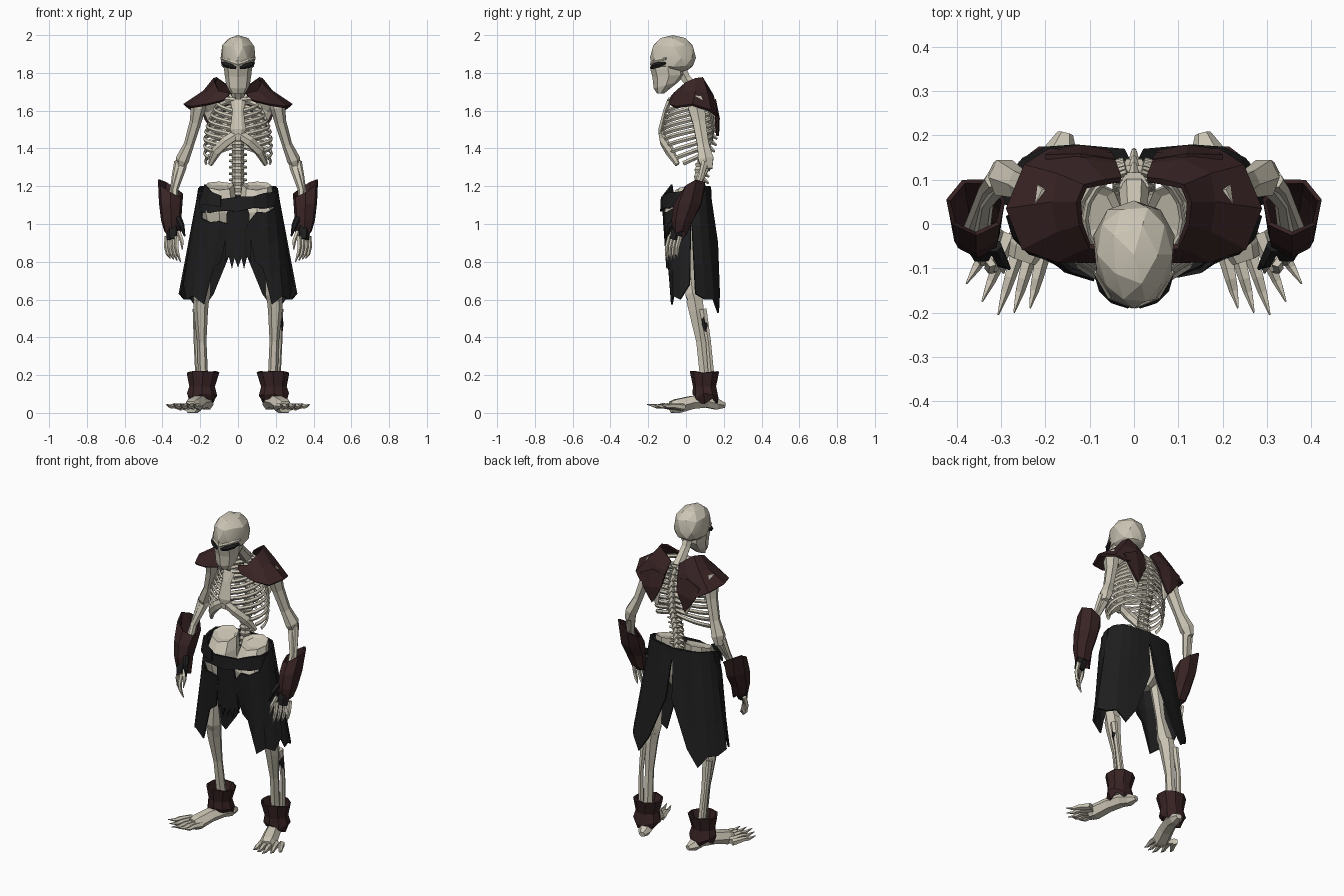
import bpy, bmesh, math, random
from mathutils import Vector

random.seed(4)


def material(name, rgb):
    m = bpy.data.materials.new(name)
    m.diffuse_color = (*rgb, 1)
    return m


BONE = material("bone", (0.60, 0.56, 0.46))
LEATHER = material("dark red leather", (0.040, 0.017, 0.018))
CLOTH = material("black cloth", (0.013, 0.013, 0.014))


def finish(name, bm, mat, mirror=True, solid=0, smooth=0):
    bmesh.ops.recalc_face_normals(bm, faces=bm.faces)
    me = bpy.data.meshes.new(name)
    bm.to_mesh(me)
    bm.free()
    me.materials.append(mat)
    ob = bpy.data.objects.new(name, me)
    bpy.context.collection.objects.link(ob)
    if smooth:
        bpy.ops.object.select_all(action='DESELECT')
        ob.select_set(True)
        bpy.context.view_layer.objects.active = ob
        bpy.ops.object.shade_smooth_by_angle(angle=math.radians(smooth))
    if mirror:
        ob.modifiers.new("Mirror", 'MIRROR')
    if solid:
        mod = ob.modifiers.new("Thickness", 'SOLIDIFY')
        mod.thickness, mod.offset = solid, 0
    return ob


def add_loft(bm, rings, closed=True, caps=True):
    rows = [[bm.verts.new(p) for p in r] for r in rings]
    n = len(rows[0])
    for a, b in zip(rows, rows[1:]):
        for i in range(n if closed else n - 1):
            j = (i + 1) % n
            bm.faces.new((a[i], a[j], b[j], b[i]))
    if closed and caps:
        bm.faces.new(rows[0])
        bm.faces.new(rows[-1])


def loft(name, rings, mat, closed=True, caps=True, **kw):
    bm = bmesh.new()
    add_loft(bm, rings, closed, caps)
    return finish(name, bm, mat, **kw)


def ring(cx, cy, z, rx, ry, n=8, tx=0, ty=0, jag=0):
    """Ellipse of n points, tilted by tx and ty, first point at the front."""
    out = []
    for i in range(n):
        a = 2 * math.pi * i / n - math.pi / 2
        c, s = math.cos(a), math.sin(a)
        out.append((cx + rx * c, cy + ry * s, z + tx * c + ty * s + random.uniform(-jag, jag)))
    return out


def tubes(name, paths, mat, sides=6, flat=1.0, **kw):
    """Faceted tubes through (x, y, z, radius) points, joined in one object."""
    bm = bmesh.new()
    for path in paths:
        pts = [Vector(p[:3]) for p in path]
        d = (pts[-1] - pts[0]).normalized()
        ref = Vector((0, 1, 0)) if abs(d.z) > 0.7 else Vector((0, 0, 1))
        rings = []
        for k, p in enumerate(pts):
            t = (pts[min(k + 1, len(pts) - 1)] - pts[max(k - 1, 0)]).normalized()
            u = t.cross(ref).normalized()
            v = u.cross(t)
            r = path[k][3]
            rings.append([p + u * r * math.cos(2 * math.pi * i / sides)
                          + v * r * flat * math.sin(2 * math.pi * i / sides) for i in range(sides)])
        add_loft(bm, rings)
    return finish(name, bm, mat, **kw)


# Skull: slightly boxy cranium, wedge-shaped face, slanted sockets
bm = bmesh.new()
bmesh.ops.create_icosphere(bm, subdivisions=2, radius=1)
for v in bm.verts:
    x, y, z = (math.copysign(abs(c) ** 0.88, c) for c in v.co)
    v.co = (x * 0.096 * (1 - 0.22 * max(-y, 0)), -0.069 + y * 0.122, 1.88 + z * (0.12 if z > 0 else 0.085))
finish("cranium", bm, BONE, mirror=False, smooth=20)
loft("face_and_jaw", [ring(0, -0.095, 1.865, 0.076, 0.093), ring(0, -0.095, 1.82, 0.074, 0.094),
                      ring(0, -0.09, 1.785, 0.07, 0.088, ty=0.006), ring(0, -0.105, 1.735, 0.062, 0.066, ty=0.018),
                      ring(0, -0.135, 1.69, 0.038, 0.018)], BONE, mirror=False)
tubes("brow", [[(0.0, -0.182, 1.845, 0.010), (0.05, -0.160, 1.864, 0.012), (0.088, -0.105, 1.876, 0.006)]], BONE)
tubes("eye_socket", [[(0.010, -0.184, 1.826, 0.008), (0.042, -0.166, 1.836, 0.016),
                      (0.066, -0.143, 1.845, 0.016), (0.084, -0.11, 1.852, 0.007)]], CLOTH)

# Spine: vertebrae with side and rear spurs along a bent line, then a plain neck
line = [(0.065, 1.16), (0.075, 1.3), (0.115, 1.45), (0.12, 1.6), (0.075, 1.7)]
bodies, spurs = [], []
for k in range(16):
    z = 1.17 + k * 0.0335
    for (y0, z0), (y1, z1) in zip(line, line[1:]):
        if z0 <= z <= z1:
            y = y0 + (y1 - y0) * (z - z0) / (z1 - z0)
    bodies.append([(0, y, z - 0.017, 0.034), (0, y, z, 0.027), (0, y, z + 0.017, 0.034)])
    spurs.append([(0, y + 0.02, z, 0.014), (0, y + 0.05, z - 0.022, 0.005)])
    spurs += [[(0, y + 0.01, z, 0.014), (s * 0.048, y + 0.015, z - 0.004, 0.006)] for s in (-1, 1)]
tubes("spine", bodies, BONE, mirror=False)
tubes("spine_spurs", spurs, BONE, sides=4, mirror=False)
tubes("neck", [[(0, 0.08, 1.68, 0.034), (0, 0.035, 1.73, 0.03), (0, 0.0, 1.77, 0.028), (0, -0.03, 1.83, 0.03)]],
      BONE, mirror=False)

# Rib cage: ribs fall towards the front
ribs = []
for i in range(10):
    f = i / 9
    w = 0.105 + 0.075 * math.sin(math.pi * min(1, f * 0.62 + 0.02))
    depth = 0.095 + 0.04 * math.sin(math.pi * (0.1 + 0.7 * f))
    end = -80 if i < 6 else -80 + 17 * (i - 5)
    path = []
    for k in range(9):
        a = math.radians(82 + (end - 82) * k / 8)
        path.append((w * math.cos(a), 0.01 + depth * math.sin(a),
                     1.685 - 0.0305 * i - 0.09 * k / 8, 0.007))
    ribs.append(path)
tubes("ribs", ribs, BONE, sides=4, flat=1.7)
tubes("breastbone", [[(0, -0.085, 1.655, 0.042), (0, -0.11, 1.6, 0.03), (0, -0.132, 1.5, 0.042),
                      (0, -0.135, 1.44, 0.014)]], BONE, flat=0.4, mirror=False)
tubes("rib_arch", [[(0.0, -0.128, 1.48, 0.018), (0.06, -0.12, 1.44, 0.02), (0.115, -0.085, 1.385, 0.02),
                    (0.148, -0.045, 1.315, 0.010)]], BONE, flat=1.5)
tubes("collarbone", [[(0.015, -0.085, 1.655, 0.016), (0.1, -0.06, 1.665, 0.011), (0.2, 0.03, 1.67, 0.018)]], BONE)
tubes("shoulder_blade", [[(0.17, 0.08, 1.66, 0.035), (0.13, 0.13, 1.61, 0.055), (0.11, 0.145, 1.52, 0.035),
                          (0.10, 0.14, 1.44, 0.008)]], BONE, flat=0.25)

# Pelvis: crest highest towards the rear
loft("pelvis", [ring(0.10, 0.03, 1.195, 0.055, 0.045, 8, 0, 0.012),
                ring(0.10, 0.02, 1.205, 0.078, 0.075, 8, 0, 0.02, 0.006),
                ring(0.10, 0.0, 1.14, 0.088, 0.095, 8, 0, 0.02), ring(0.10, -0.007, 1.06, 0.10, 0.109),
                ring(0.095, -0.005, 1.0, 0.09, 0.095), ring(0.07, 0, 0.92, 0.04, 0.04)], BONE)

# Arms
tubes("upper_arm", [[(0.195, 0.045, 1.67, 0.03), (0.21, 0.055, 1.62, 0.040), (0.225, 0.07, 1.54, 0.031),
                     (0.26, 0.09, 1.42, 0.027), (0.295, 0.105, 1.34, 0.036), (0.308, 0.115, 1.29, 0.022)]],
      BONE, flat=1.3)
tubes("forearm", [[(0.29, 0.115, 1.35, 0.022), (0.30, 0.10, 1.30, 0.027), (0.335, 0.05, 1.18, 0.018), (0.345, -0.02, 1.0, 0.02)],
                  [(0.318, 0.10, 1.33, 0.02), (0.335, 0.08, 1.25, 0.016), (0.37, -0.01, 1.0, 0.016)]], BONE)
loft("wrist_cuff", [ring(0.357, 0.04, 1.19, 0.064, 0.062, 7, 0.042, 0.022, 0.008),
                    ring(0.357, 0.01, 1.10, 0.058, 0.072, 7, 0.012), ring(0.354, -0.018, 1.02, 0.05, 0.054, 7),
                    ring(0.347, -0.03, 0.945, 0.040, 0.034, 7, 0.02, 0, 0.01)],
     LEATHER, caps=False, solid=0.01)
tubes("glove", [[(0.345, -0.03, 1.0, 0.032), (0.345, -0.05, 0.95, 0.036), (0.345, -0.06, 0.915, 0.03)],
                [(0.315, -0.05, 1.03, 0.018), (0.298, -0.085, 0.99, 0.015), (0.282, -0.10, 0.935, 0.004)]], CLOTH)
fingers = []
for i in range(4):
    x, y = 0.322 + 0.018 * i, -0.085 + 0.018 * i
    fingers.append([(x, y, 0.935, 0.013), (x + 0.004, y - 0.015, 0.88, 0.012),
                    (x - 0.004, y - 0.018, 0.84, 0.010), (x - 0.018, y - 0.01, 0.80 + 0.006 * i, 0.003)])
fingers.append([(0.315, -0.07, 0.96, 0.013), (0.297, -0.095, 0.91, 0.011), (0.295, -0.11, 0.865, 0.003)])
tubes("fingers", fingers, BONE, sides=5)

# Shoulder mantle: collar edge, mid line and ragged rim, from front round to back
collar = [(0.045, -0.06, 1.69), (0.10, -0.05, 1.70), (0.12, 0.0, 1.745), (0.125, 0.05, 1.768),
          (0.11, 0.085, 1.773), (0.065, 0.095, 1.74), (0.03, 0.10, 1.71)]
middle = [(0.055, -0.075, 1.672), (0.13, -0.06, 1.68), (0.17, -0.015, 1.695), (0.18, 0.05, 1.70),
          (0.17, 0.11, 1.695), (0.11, 0.14, 1.68), (0.04, 0.13, 1.66)]
rim = [(0.08, -0.082, 1.652), (0.17, -0.082, 1.63), (0.25, -0.055, 1.618), (0.285, 0.035, 1.63),
       (0.245, 0.13, 1.60), (0.19, 0.165, 1.57), (0.05, 0.155, 1.60)]
loft("shoulder_mantle", [collar, middle, rim], LEATHER, closed=False, solid=0.014)
loft("mantle_tail", [[(0.20, 0.15, 1.62), (0.12, 0.152, 1.66), (0.042, 0.14, 1.64)],
                     [(0.175, 0.165, 1.55), (0.12, 0.172, 1.56), (0.055, 0.16, 1.57)],
                     [(0.125, 0.165, 1.48), (0.11, 0.168, 1.465), (0.095, 0.162, 1.49)]],
     LEATHER, closed=False, solid=0.014)


# Ragged skirt: panels hang from top points to bottom points
def panel(name, tops, bottoms, **kw):
    rows = []
    for f in (0, 0.35, 0.7, 1):
        rows.append([tuple(a + (b - a) * f for a, b in zip(p, q)) for p, q in zip(tops, bottoms)])
    loft(name, rows, CLOTH, closed=False, solid=0.01, **kw)


panel("front_apron", [(0, -0.122, 1.10), (0.02, -0.122, 1.10), (0.036, -0.12, 1.10), (0.05, -0.118, 1.09), (0.06, -0.115, 1.05)],
      [(0, -0.10, 0.77), (0.018, -0.10, 0.82), (0.032, -0.098, 0.765), (0.047, -0.095, 0.83), (0.07, -0.09, 0.80)])
for side, low in ((1, 0.05), (-1, 0.0)):
    tops = [(0.05, -0.116, 1.0), (0.10, -0.116, 1.015 + low), (0.15, -0.106, 1.01 + low), (0.19, -0.07, 1.03 + low),
            (0.206, -0.01, 1.18), (0.206, 0.03, 1.19)]
    ends = [(0.09, -0.08, 0.80), (0.13, -0.085, 0.77), (0.18, -0.075, 0.575), (0.235, -0.065, 0.62),
            (0.27, -0.03, 0.60), (0.285, 0.02, 0.68)]
    panel("right_side_skirt" if side > 0 else "left_side_skirt", [(side * x, y, z) for x, y, z in tops],
          [(side * x, y, z) for x, y, z in ends], mirror=False)
panel("back_skirt", [(0.204, 0.02, 1.19), (0.195, 0.06, 1.20), (0.165, 0.095, 1.20), (0.12, 0.112, 1.20),
                     (0.07, 0.12, 1.195), (0, 0.122, 1.19)],
      [(0.31, 0.05, 0.63), (0.285, 0.10, 0.60), (0.25, 0.145, 0.60), (0.20, 0.17, 0.53),
       (0.13, 0.175, 0.63), (0.02, 0.165, 0.90)])
# Belt, with a torn flap on one hip
loft("belt", [ring(0, 0.0, 1.17, 0.205, 0.126, 16, 0.012, 0.03, 0.008),
              ring(0, 0.0, 1.09, 0.209, 0.130, 16, 0.018, 0.02, 0.008)],
     CLOTH, caps=False, mirror=False, solid=0.014)
loft("hip_flap", [[(-0.175, -0.075, 1.21), (-0.14, -0.105, 1.17), (-0.09, -0.12, 1.15)],
                  [(-0.205, -0.06, 1.10), (-0.155, -0.105, 1.10), (-0.09, -0.125, 1.09)]],
     CLOTH, closed=False, mirror=False, solid=0.01)

# Legs
tubes("thigh_bone", [[(0.10, 0.02, 1.03, 0.04), (0.15, 0.01, 0.95, 0.035), (0.175, 0.02, 0.75, 0.028),
                      (0.19, 0.035, 0.63, 0.045), (0.195, 0.05, 0.585, 0.04)]], BONE)
tubes("shin_bones", [[(0.195, 0.045, 0.60, 0.042), (0.197, 0.055, 0.54, 0.038), (0.192, 0.08, 0.38, 0.025),
                      (0.185, 0.10, 0.2, 0.026), (0.18, 0.11, 0.1, 0.035)],
                     [(0.222, 0.09, 0.55, 0.018), (0.222, 0.118, 0.38, 0.013), (0.208, 0.138, 0.15, 0.016)]],
      BONE, flat=1.2)
tubes("leg_rag", [[(0.222, 0.088, 0.54, 0.012), (0.224, 0.1, 0.47, 0.017), (0.222, 0.118, 0.39, 0.010)]],
      CLOTH, mirror=False)
loft("ankle_cuff", [ring(0.185, 0.10, 0.215, 0.083, 0.075, 9, 0, 0, 0.008), ring(0.19, 0.10, 0.14, 0.064, 0.058, 9),
                    ring(0.19, 0.105, 0.09, 0.076, 0.066, 9, 0, 0, 0.015), ring(0.188, 0.11, 0.065, 0.062, 0.056, 9, 0, 0, 0.015)],
     LEATHER, caps=False, solid=0.01)
tubes("foot", [[(0.155, 0.205, 0.04, 0.018), (0.165, 0.165, 0.045, 0.038), (0.18, 0.11, 0.06, 0.043),
                (0.21, 0.03, 0.055, 0.046), (0.24, -0.05, 0.035, 0.05), (0.25, -0.08, 0.03, 0.04)]],
      BONE, flat=0.85)
toes = []
for i in range(5):
    bx, by = 0.205 + 0.025 * i, -0.06 + 0.012 * i
    tx, ty = 0.235 + 0.036 * i, (-0.19, -0.2, -0.205, -0.175, -0.135)[i]
    toes.append([(bx, by, 0.03, 0.02), ((bx + tx) / 2, (by + ty) / 2, 0.038, 0.014),
                 (bx * 0.3 + tx * 0.7, by * 0.3 + ty * 0.7, 0.034, 0.011), (tx, ty, 0.045, 0.002)])
tubes("toes", toes, BONE, sides=5)
